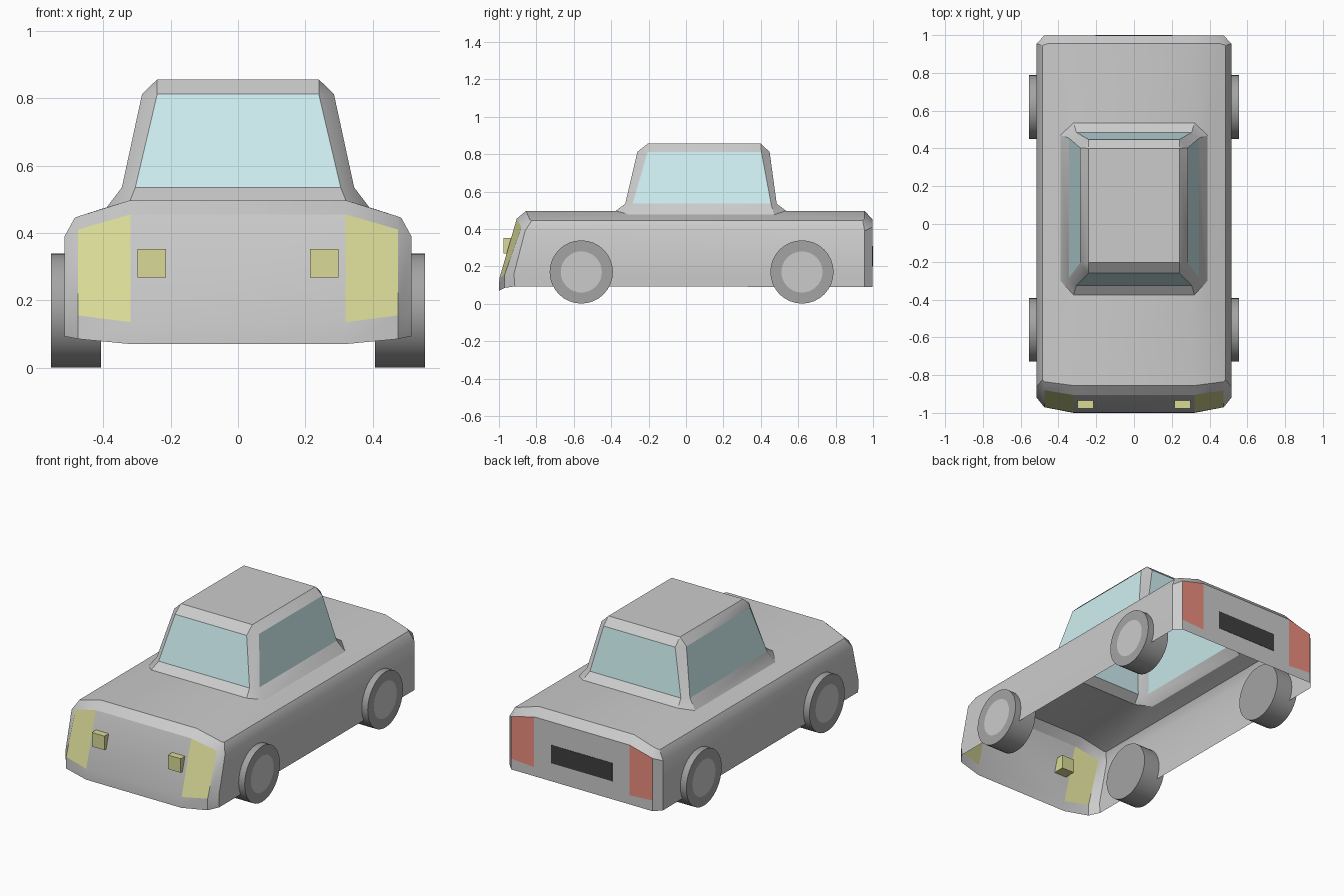
import bpy, bmesh, math

if "Cube" in bpy.data.objects:
    bpy.data.objects.remove(bpy.data.objects["Cube"])


def material(name, rgb):
    m = bpy.data.materials.new(name)
    m.diffuse_color = (*rgb, 1)
    m.use_nodes = True
    m.node_tree.nodes["Principled BSDF"].inputs["Base Color"].default_value = m.diffuse_color
    return m


GREY = material("grey", (.8, .8, .8))
GLASS = material("glass", (.62, .86, .88))
YELLOW = material("yellow", (.70, .71, .31))
RED = material("red", (.85, .27, .21))
DARK = material("dark", (.37, .37, .37))
BLACK = material("black", (.05, .05, .05))


def finish(bm, name, *mats):
    me = bpy.data.meshes.new(name)
    bm.to_mesh(me)
    bm.free()
    ob = bpy.data.objects.new(name, me)
    bpy.context.collection.objects.link(ob)
    for m in mats:
        me.materials.append(m)
    bpy.ops.object.select_all(action='DESELECT')
    ob.select_set(True)
    bpy.context.view_layer.objects.active = ob
    bpy.ops.object.shade_smooth_by_angle(angle=math.radians(30))
    return ob


def corners(a, b, c, d):
    # cabin half ring: four points spread over the six body columns
    return [a, b, b, c, c, d]


# right half of each horizontal ring, front to rear, from sill to roof
HALF_RINGS = [
    [(.32, -1, .07), (.475, -.97, .085), (.515, -.915, .093),
     (.515, .955, .09), (.475, .998, .09), (.32, .998, .09)],
    [(.32, -.998, .135), (.475, -.97, .155), (.515, -.92, .16),
     (.515, .955, .155), (.475, .998, .155), (.32, .998, .145)],
    [(.32, -.905, .455), (.475, -.88, .41), (.515, -.86, .39),
     (.515, .955, .39), (.475, .998, .41), (.32, .998, .45)],
    [(.32, -.855, .497), (.475, -.835, .449), (.485, -.825, .445),
     (.485, .945, .445), (.455, .955, .455), (.32, .955, .497)],
    corners((.32, -.375, .497), (.39, -.3, .476), (.39, .47, .476), (.32, .535, .497)),
    corners((.305, -.325, .535), (.345, -.285, .535), (.345, .455, .535), (.305, .485, .535)),
    corners((.24, -.26, .812), (.285, -.205, .812), (.285, .403, .812), (.24, .447, .812)),
    corners((.24, -.205, .856), (.24, -.205, .856), (.24, .4, .856), (.24, .4, .856)),
]
RINGS = [h + [(-x, y, z) for x, y, z in reversed(h)] for h in HALF_RINGS]


def shell(name, mat, panels, cap=False):
    bm = bmesh.new()
    grid = [[bm.verts.new(p) for p in ring] for ring in RINGS]
    for band, seg in panels:
        lo, hi, n = grid[band], grid[band + 1], (seg + 1) % 12
        bm.faces.new((lo[seg], lo[n], hi[n], hi[seg]))
    if cap:
        bm.faces.new([grid[-1][i] for i in (0, 5, 6, 11)])
    bmesh.ops.delete(bm, geom=[v for v in bm.verts if not v.link_faces], context='VERTS')
    bmesh.ops.remove_doubles(bm, verts=bm.verts, dist=1e-4)
    return finish(bm, name, mat)


# body shell with coloured panels filling its openings
front_lamps = [(1, 0), (1, 10)]
rear_lamps = [(1, 4), (1, 6)]
windows = [(5, s) for s in (2, 5, 8, 11)]
coloured = front_lamps + rear_lamps + windows
shell("body", GREY, [(b, s) for b in range(7) for s in range(12)
                     if (b, s) not in coloured], cap=True)
shell("front_lamps", YELLOW, front_lamps)
shell("rear_lamps", RED, rear_lamps)
shell("windows", GLASS, windows)


def box(name, mat, centre, size):
    bpy.ops.mesh.primitive_cube_add(size=1, location=centre)
    ob = bpy.context.object
    ob.name = name
    ob.scale = size
    ob.data.materials.append(mat)


# small front lights and rear plate
for side in (-1, 1):
    box("fog_light", YELLOW, (side * .256, -.933, .31), (.085, .085, .085))
box("rear_plate", BLACK, (0, .995, .255), (.41, .01, .11))


# wheels with an inset hub on the outer face
def wheel(name, side, y):
    bm = bmesh.new()
    bmesh.ops.create_cone(bm, cap_ends=True, segments=32, radius1=.169,
                          radius2=.169, depth=.148)
    hub = max(bm.faces, key=lambda f: f.calc_center_median().z)
    bmesh.ops.inset_region(bm, faces=[hub], thickness=.059)
    hub.material_index = 1
    ob = finish(bm, name, DARK, GREY)
    ob.rotation_euler = (0, side * math.pi / 2, 0)
    ob.location = (side * .481, y, .17)


for side in (-1, 1):
    wheel("front_wheel", side, -.56)
    wheel("rear_wheel", side, .62)
